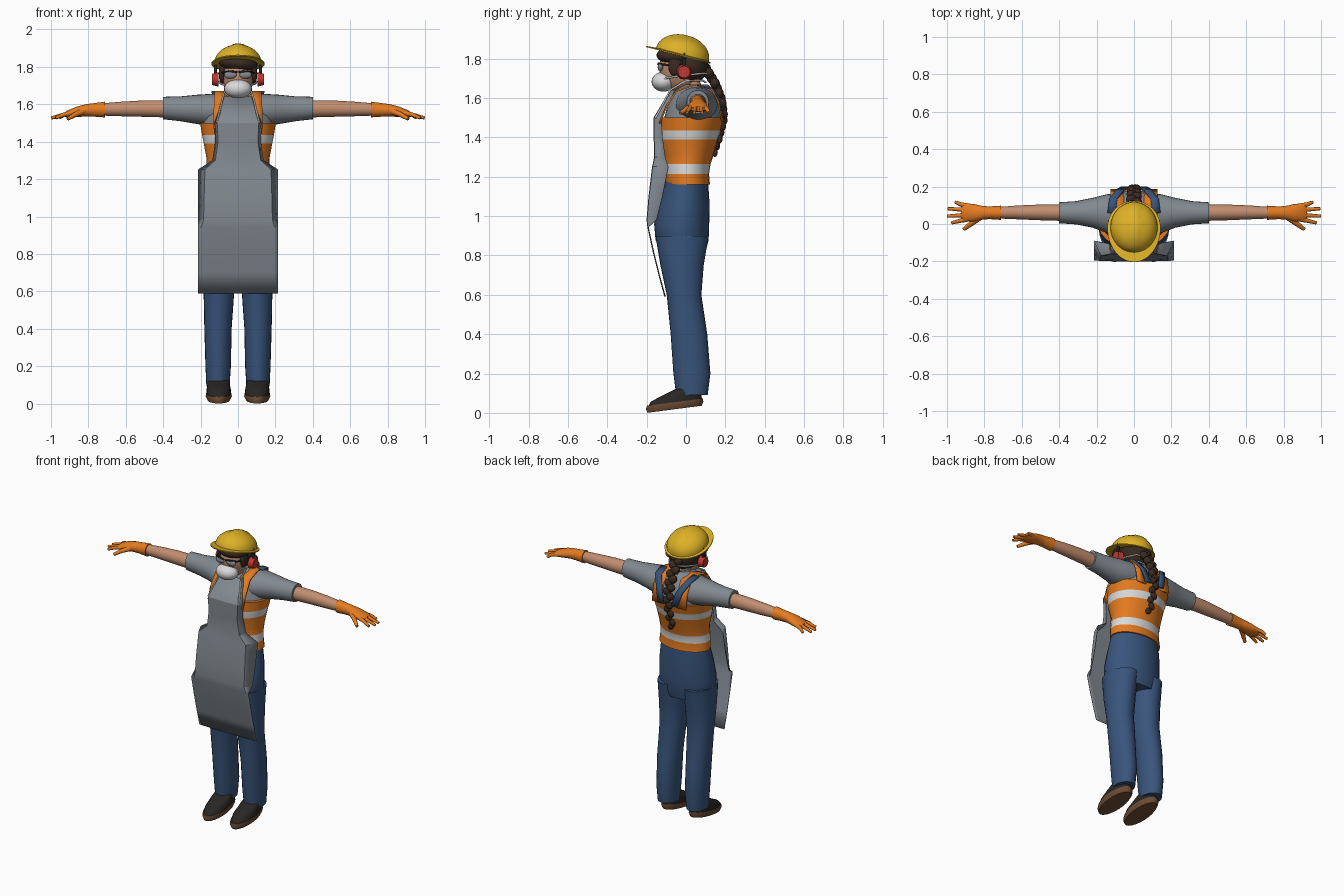
import bpy
import bmesh
from math import cos, sin, pi, radians
from mathutils import Matrix, Vector

if "Cube" in bpy.data.objects:
    bpy.data.objects.remove(bpy.data.objects["Cube"])


def material(name, r, g, b):
    m = bpy.data.materials.new(name)
    m.use_nodes = True
    m.diffuse_color = (r, g, b, 1)
    m.node_tree.nodes["Principled BSDF"].inputs["Base Color"].default_value = (r, g, b, 1)
    return m


YELLOW = material("helmet yellow", .72, .44, .02)
ORANGE = material("safety orange", .78, .2, .015)
BLUE = material("denim blue", .04, .09, .2)
GREY = material("cloth grey", .22, .25, .28)
SKIN = material("skin", .54, .27, .16)
HAIR = material("dark brown", .042, .023, .015)
RED = material("muff red", .52, .04, .03)
WHITE = material("reflective white", .7, .7, .7)
BLACK = material("shoe black", .022, .02, .018)
BROWN = material("sole brown", .15, .07, .032)


def finish(name, bm, *mats, angle=50):
    bmesh.ops.recalc_face_normals(bm, faces=bm.faces)
    me = bpy.data.meshes.new(name)
    bm.to_mesh(me)
    bm.free()
    ob = bpy.data.objects.new(name, me)
    bpy.context.collection.objects.link(ob)
    for m in mats:
        me.materials.append(m)
    bpy.ops.object.select_all(action='DESELECT')
    ob.select_set(True)
    bpy.context.view_layer.objects.active = ob
    bpy.ops.object.shade_smooth_by_angle(angle=radians(angle))
    return ob


def skin_rings(bm, rings, closed=True):
    """Bridge rows of points with quads."""
    rows = [[bm.verts.new(p) for p in ring] for ring in rings]
    n = len(rows[0])
    for a, b in zip(rows, rows[1:]):
        for i in range(n if closed else n - 1):
            j = (i + 1) % n
            bm.faces.new((a[i], a[j], b[j], b[i]))
    return rows


def loft(name, sections, *mats, axis='Z', n=24, rule=None, shear=0):
    """Elliptical rings (position, centre a, centre b, radius a, radius b) along an axis."""
    bm = bmesh.new()
    rings = []
    for t, a, b, ra, rb in sections:
        ring = []
        for i in range(n):
            u, v = a + ra * cos(2 * pi * i / n), b + rb * sin(2 * pi * i / n)
            ring.append((u, v, t + shear * (v + .2)) if axis == 'Z' else (t, u, v))
        rings.append(ring)
    rows = skin_rings(bm, rings)
    bm.faces.new(rows[0])
    bm.faces.new(rows[-1])
    if rule:
        for f in bm.faces:
            f.material_index = rule(f.calc_center_median())
    return finish(name, bm, *mats)


def ball(name, centre, radii, mat, turn=0, seg=20):
    bm = bmesh.new()
    m = Matrix.Translation(centre) @ Matrix.Rotation(turn, 4, 'Y') @ Matrix.Diagonal((*radii, 1))
    bmesh.ops.create_uvsphere(bm, u_segments=seg, v_segments=seg // 2 + 2, radius=1, matrix=m)
    return finish(name, bm, mat)


def tube(name, points, radius, mat, tip=1):
    """Round rod through points, narrowing toward the tip."""
    cu = bpy.data.curves.new(name, 'CURVE')
    cu.dimensions = '3D'
    cu.bevel_depth, cu.bevel_resolution, cu.use_fill_caps = radius, 2, True
    sp = cu.splines.new('POLY')
    sp.points.add(len(points) - 1)
    for i, p in enumerate(points):
        sp.points[i].co = (*p, 1)
        sp.points[i].radius = 1 + (tip - 1) * i / (len(points) - 1)
    cu.materials.append(mat)
    ob = bpy.data.objects.new(name, cu)
    bpy.context.collection.objects.link(ob)
    bpy.ops.object.select_all(action='DESELECT')
    ob.select_set(True)
    bpy.context.view_layer.objects.active = ob
    bpy.ops.object.convert(target='MESH')


def sheet(name, rows, mat, thick=.005, angle=20):
    bm = bmesh.new()
    skin_rings(bm, rows, closed=False)
    ob = finish(name, bm, mat, angle=angle)
    mod = ob.modifiers.new("thickness", 'SOLIDIFY')
    mod.thickness, mod.offset = thick, 0


def strap(name, path, half, mat):
    sheet(name, [[(x - half, y, z), (x + half, y, z)] for x, y, z in path], mat, .008, 60)


# Trousers, pelvis
loft("trouser_seat", [(.82, 0, -.015, .17, .115), (.88, 0, -.02, .188, .135), (.96, 0, -.022, .19, .14),
     (1.06, 0, -.008, .182, .128), (1.18, 0, .005, .165, .107)], BLUE)

# Vest with two reflective bands, shirt body
loft("vest", [(1.16, 0, .01, .176, .112), (1.215, 0, .005, .172, .112), (1.265, 0, .008, .168, .117),
     (1.31, 0, .015, .168, .125), (1.39, 0, .015, .183, .148), (1.435, 0, .022, .192, .156),
     (1.5, 0, .03, .203, .166)], ORANGE, WHITE,
     rule=lambda c: int(1.215 < c.z < 1.265 or 1.39 < c.z < 1.435))
loft("shirt_body", [(1.46, 0, .03, .19, .15), (1.54, 0, .04, .185, .14), (1.6, 0, .045, .155, .125),
     (1.64, 0, .045, .11, .1), (1.67, 0, .04, .065, .07)], GREY)
loft("neck", [(1.6, 0, .045, .055, .055), (1.67, 0, .025, .05, .052), (1.74, 0, -.01, .05, .055)], SKIN)

for s, side in ((1, "left"), (-1, "right")):
    # Leg and shoe
    loft(side + "_trouser_leg", [(.09, s * .107, .03, .062, .08), (.2, s * .106, .03, .068, .094),
         (.4, s * .107, .015, .073, .093), (.6, s * .102, -.01, .082, .088),
         (.75, s * .098, -.02, .09, .11), (.9, s * .094, -.02, .094, .135)], BLUE)
    loft(side + "_sole", [(0, s * .103, -.058, .06, .138), (.02, s * .103, -.058, .07, .146),
         (.036, s * .103, -.056, .068, .142)], BROWN, shear=.13)
    loft(side + "_shoe", [(.03, s * .103, -.056, .065, .138), (.055, s * .103, -.05, .065, .128),
         (.08, s * .104, -.02, .06, .095), (.105, s * .105, .02, .055, .065)], BLACK, shear=.13)

    # Arm and sleeve
    loft(side + "_sleeve", [(s * .06, .05, 1.57, .11, .085), (s * .14, .055, 1.568, .105, .088),
         (s * .22, .06, 1.573, .08, .078), (s * .31, .06, 1.576, .062, .066),
         (s * .4, .06, 1.58, .056, .06)], GREY, axis='X')
    loft(side + "_forearm", [(s * .36, .06, 1.575, .044, .046), (s * .5, .062, 1.577, .042, .044),
         (s * .62, .062, 1.575, .037, .039), (s * .74, .06, 1.572, .03, .032)], SKIN, axis='X')

    # Glove
    loft(side + "_glove", [(s * .71, .06, 1.572, .038, .042), (s * .77, .06, 1.57, .034, .036),
         (s * .81, .06, 1.568, .036, .033), (s * .86, .06, 1.56, .048, .028),
         (s * .91, .062, 1.548, .047, .02), (s * .925, .062, 1.545, .038, .012)], ORANGE, axis='X')
    for finger, y, tip_y, tip_x in (("index", .028, .006, .975), ("middle", .05, .042, .998),
                                    ("ring", .073, .082, .995), ("little", .095, .117, .955)):
        tube(f"{side}_{finger}_finger", [(s * .88, y, 1.555), (s * .93, (y + tip_y) / 2, 1.545),
             (s * tip_x, tip_y, 1.527)], .014, ORANGE, .6)
    tube(side + "_thumb", [(s * .82, .04, 1.565), (s * .87, .002, 1.545), (s * .91, -.028, 1.522)],
         .018, ORANGE, .55)

    # Vest and overall straps over the shoulder
    strap(side + "_vest_strap", [(s * .095, -.135, 1.47), (s * .095, -.098, 1.56), (s * .09, -.05, 1.635),
          (s * .09, .04, 1.668), (s * .09, .13, 1.645), (s * .09, .165, 1.58), (s * .09, .182, 1.48)],
          .036, ORANGE)
    strap(side + "_overall_strap", [(s * .12, .06, 1.666), (s * .11, .135, 1.648), (s * .075, .18, 1.58),
          (s * .05, .196, 1.49)], .022, BLUE)
    tube(side + "_apron_tie", [(s * .115, -.155, 1.5), (s * .08, -.08, 1.64), (s * .065, 0, 1.69),
         (s * .04, .085, 1.69), (0, .1, 1.68)], .005, WHITE)

    # Ear protection, glasses and mask strap
    bm = bmesh.new()
    bmesh.ops.create_cone(bm, cap_ends=True, segments=24, radius1=.038, radius2=.03, depth=.034,
                          matrix=Matrix.Translation((s * .122, -.01, 1.733)) @ Matrix.Rotation(s * pi / 2, 4, 'Y'))
    finish(side + "_ear_muff", bm, RED, angle=35)
    tube(side + "_muff_band", [(s * .122, -.01, 1.75), (s * .118, -.008, 1.83)], .008, BLACK)
    ball(side + "_lens", (s * .04, -.13, 1.757), (.034, .014, .02), GREY)
    tube(side + "_glasses_arm", [(s * .004, -.142, 1.772), (s * .04, -.14, 1.777), (s * .078, -.115, 1.77),
         (s * .1, -.01, 1.765)], .005, BLACK)
    tube(side + "_mask_strap", [(s * .065, -.11, 1.7), (s * .092, -.05, 1.71), (s * .1, .03, 1.72),
         (s * .06, .095, 1.725), (0, .118, 1.725)], .005, WHITE)

# Apron: bib, folded side wings and hanging skirt
profile = [(1.64, -.078, .065, .08, -.055), (1.5, -.16, .11, .125, -.125), (1.4, -.16, .105, .12, -.12),
           (1.3, -.157, .12, .135, -.105), (1.25, -.168, .175, .212, -.09), (1.1, -.186, .18, .212, -.12),
           (.98, -.196, .183, .213, -.15), (.945, -.192, .195, .213, -.192), (.82, -.165, .195, .213, -.165),
           (.7, -.135, .195, .213, -.135), (.59, -.105, .195, .213, -.105)]
sheet("apron", [[(-ex, ey, z), (-hw, y, z), (0, y - .002, z), (hw, y, z), (ex, ey, z)]
                for z, y, hw, ex, ey in profile], GREY)

# Head, hair and mask
ball("head", (0, -.03, 1.752), (.086, .106, .122), SKIN, seg=28)
ball("hair_back", (0, .01, 1.765), (.1, .105, .095), HAIR, seg=28)
ball("hair_fringe", (0, -.05, 1.818), (.104, .1, .047), HAIR, turn=.1, seg=28)
ball("face_mask", (0, -.115, 1.683), (.074, .06, .05), WHITE, seg=24)
for s in (1, -1):
    ball("left_side_hair" if s > 0 else "right_side_hair", (s * .085, -.055, 1.765), (.018, .035, .055), HAIR)

# Braid down the back: alternating lobes along a path
path = [Vector(p) for p in ((0, .1, 1.75), (0, .15, 1.67), (0, .183, 1.59), (0, .195, 1.5),
                            (0, .172, 1.4), (0, .135, 1.29))]
lobes = 16
for i in range(lobes):
    t = i / lobes * (len(path) - 1)
    k = int(t)
    p = path[k].lerp(path[k + 1], t - k)
    s = 1 if i % 2 else -1
    r = 1 - .5 * i / lobes
    ball(f"braid_lobe_{i + 1}", p + Vector((s * .014 * r, 0, 0)), (.034 * r, .028 * r, .026), HAIR,
         turn=s * -.6, seg=12)

# Hard hat: tilted dome with centre ridge and a longer front brim
n = 40
tilt = Matrix.Translation((0, -.018, 1.822)) @ Matrix.Rotation(-.25, 4, 'X')
rings = []
for k in range(1, 10):
    phi = k / 9 * pi / 2
    ring = []
    for i in range(n):
        c, d = cos(2 * pi * i / n), sin(2 * pi * i / n)
        x = .126 * c * sin(phi)
        ridge = .006 * cos(phi) if abs(x) < .026 else 0
        ring.append(tilt @ Vector((x, .138 * d * sin(phi), .094 * cos(phi) + ridge)))
    rings.append(ring)
for drop in (.004, .01):
    rings.append([tilt @ Vector((.142 * cos(2 * pi * i / n),
                  sin(2 * pi * i / n) * (.148 if i < n / 2 else .19), -drop)) for i in range(n)])
bm = bmesh.new()
rows = skin_rings(bm, rings)
bm.faces.new(rows[0])
bm.faces.new(rows[-1])
finish("hard_hat", bm, YELLOW, angle=40)
